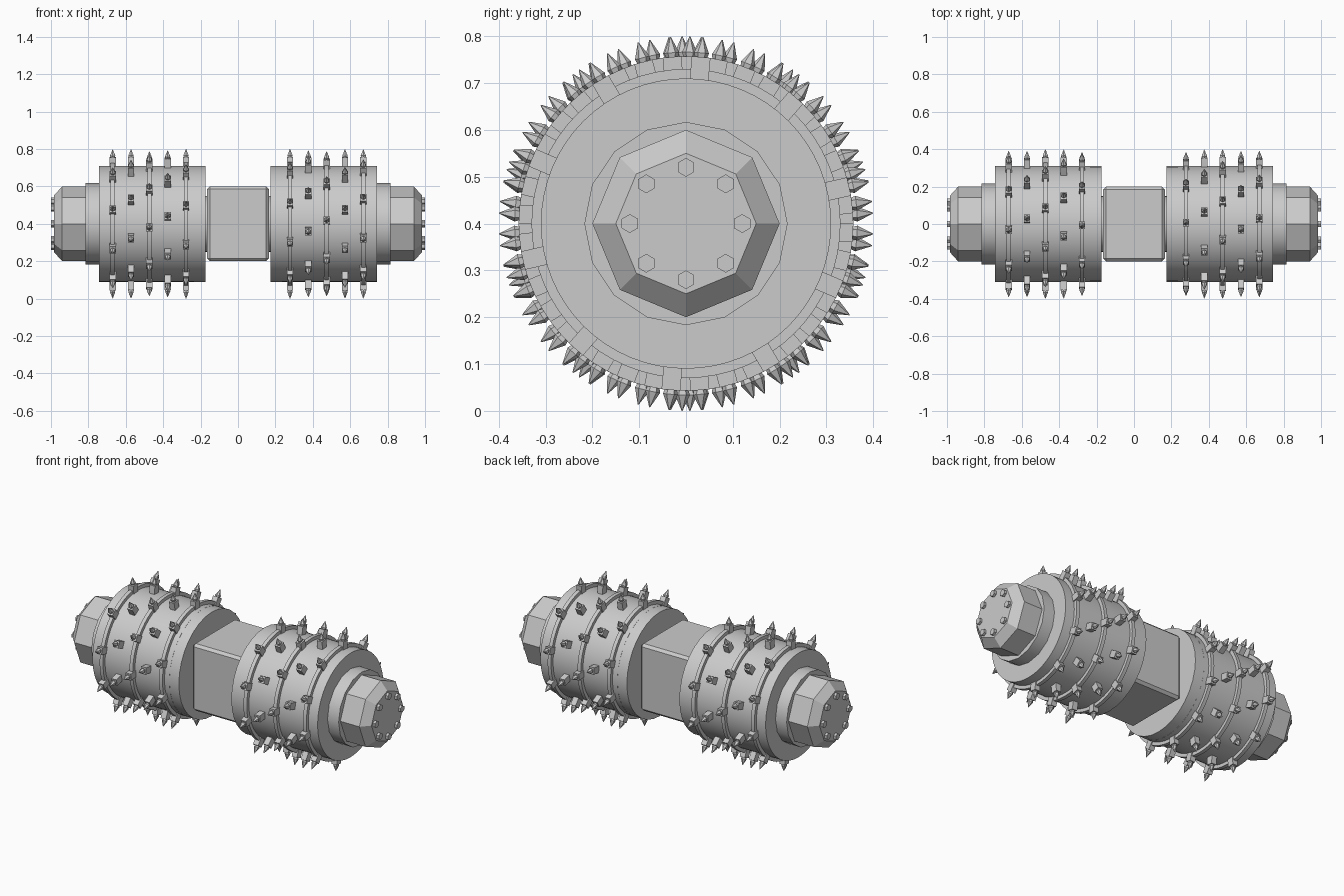
import bpy, bmesh, math
from mathutils import Matrix, Vector

if "Cube" in bpy.data.objects:
    bpy.data.objects.remove(bpy.data.objects["Cube"])

AXIS_Z = 0.4
STEEL = bpy.data.materials.new("steel_grey")
STEEL.diffuse_color = (0.6, 0.6, 0.6, 1)
STEEL.use_nodes = True
STEEL.node_tree.nodes["Principled BSDF"].inputs["Base Color"].default_value = STEEL.diffuse_color


def finish(name, bm, smooth=False):
    bmesh.ops.recalc_face_normals(bm, faces=bm.faces)
    mesh = bpy.data.meshes.new(name)
    bm.to_mesh(mesh)
    bm.free()
    mesh.materials.append(STEEL)
    ob = bpy.data.objects.new(name, mesh)
    bpy.context.collection.objects.link(ob)
    if smooth:
        bpy.ops.object.select_all(action='DESELECT')
        ob.select_set(True)
        bpy.context.view_layer.objects.active = ob
        bpy.ops.object.shade_smooth_by_angle(angle=math.radians(30))
    return ob


def lathe(name, profile, sides, turn, smooth=False):
    """Solid of revolution about the x axis from (x, radius) points."""
    bm = bmesh.new()
    rings = []
    for x, r in profile:
        rings.append([bm.verts.new((x, r * math.sin(2 * math.pi * i / sides),
                                    AXIS_Z + r * math.cos(2 * math.pi * i / sides)))
                      for i in range(sides)])
    for a, b in zip(rings, rings[1:]):
        for i in range(sides):
            j = (i + 1) % sides
            bm.faces.new((a[i], a[j], b[j], b[i]))
    bm.faces.new(rings[0])
    bm.faces.new(rings[-1])
    bm.transform(turn)
    return finish(name, bm, smooth)


def cone(bm, frame, z0, z1, r0, r1, sides):
    bmesh.ops.create_cone(bm, cap_ends=True, segments=sides, radius1=r0, radius2=r1,
                          depth=z1 - z0,
                          matrix=frame @ Matrix.Translation((0, 0, (z0 + z1) / 2)))


ROWS = [-0.67, -0.572, -0.474, -0.376, -0.278]

# The right half is the left half turned half way round the upright axis
for side, turn in (("left", Matrix.Identity(4)), ("right", Matrix.Rotation(math.pi, 4, 'Z'))):
    # cutting drum and its inner flange
    lathe(side + "_drum", [(-0.742, 0.31), (-0.235, 0.31)], 64, turn, True)
    lathe(side + "_inner_flange", [(-0.24, 0.31), (-0.173, 0.31)], 32, turn, True)
    # raised bands under the tooth rows
    for n, k in enumerate((0, 2, 4)):
        x = ROWS[k]
        lathe(f"{side}_band_{n + 1}", [(x - 0.011, 0.33), (x + 0.011, 0.33)], 64, turn, True)
    # stepped hub and octagonal end cap
    lathe(side + "_hub", [(-0.815, 0.217), (-0.74, 0.217)], 16, turn, True)
    lathe(side + "_end_cap", [(-0.985, 0.15), (-0.94, 0.2), (-0.81, 0.2)], 8, turn)

    # ring of hexagonal bolts
    bm = bmesh.new()
    for i in range(8):
        a = math.pi * i / 4
        pos = Vector((-1.0, 0.12 * math.sin(a), AXIS_Z + 0.12 * math.cos(a)))
        frame = Matrix.Translation(pos) @ Matrix.Rotation(math.pi / 2, 4, 'Y') \
            @ Matrix.Rotation(math.pi / 2, 4, 'Z')
        cone(bm, frame, 0, 0.03, 0.02, 0.02, 6)
    # keep a corner of every bolt on the horizontal line
    bm.transform(turn)
    finish(side + "_bolts", bm)

    # spiral rows of picks: square holder plus pointed tip
    holders, tips = bmesh.new(), bmesh.new()
    for row, x in enumerate(ROWS):
        for i in range(10):
            a = math.radians(12.8 + 10 * row + 36 * i)
            out = Vector((0, -math.cos(a), math.sin(a)))
            across = Vector((1, 0, 0))
            along = out.cross(across)
            frame = Matrix.Translation((x, 0, AXIS_Z)) @ Matrix((across, along, out)).transposed().to_4x4()
            bmesh.ops.create_cube(holders, size=1,
                                  matrix=frame @ Matrix.Translation((0, 0, 0.328))
                                  @ Matrix.Diagonal((0.034, 0.04, 0.058, 1)))
            cone(tips, frame, 0.35, 0.366, 0.011, 0.016, 6)
            cone(tips, frame, 0.366, 0.4, 0.016, 0.001, 6)
    for bm, part in ((holders, "_pick_holders"), (tips, "_pick_tips")):
        bm.transform(turn)
        finish(side + part, bm)

# axle through the middle
lathe("axle", [(-0.3, 0.15), (0.3, 0.15)], 32, Matrix.Identity(4), True)

# square gearbox between the drums, with chamfered edges
bm = bmesh.new()
bmesh.ops.create_cube(bm, size=1, matrix=Matrix.Translation((0, 0, AXIS_Z))
                      @ Matrix.Diagonal((0.33, 0.4, 0.4, 1)))
bmesh.ops.bevel(bm, geom=list(bm.edges), offset=0.015, segments=1, affect='EDGES')
finish("gearbox", bm)
